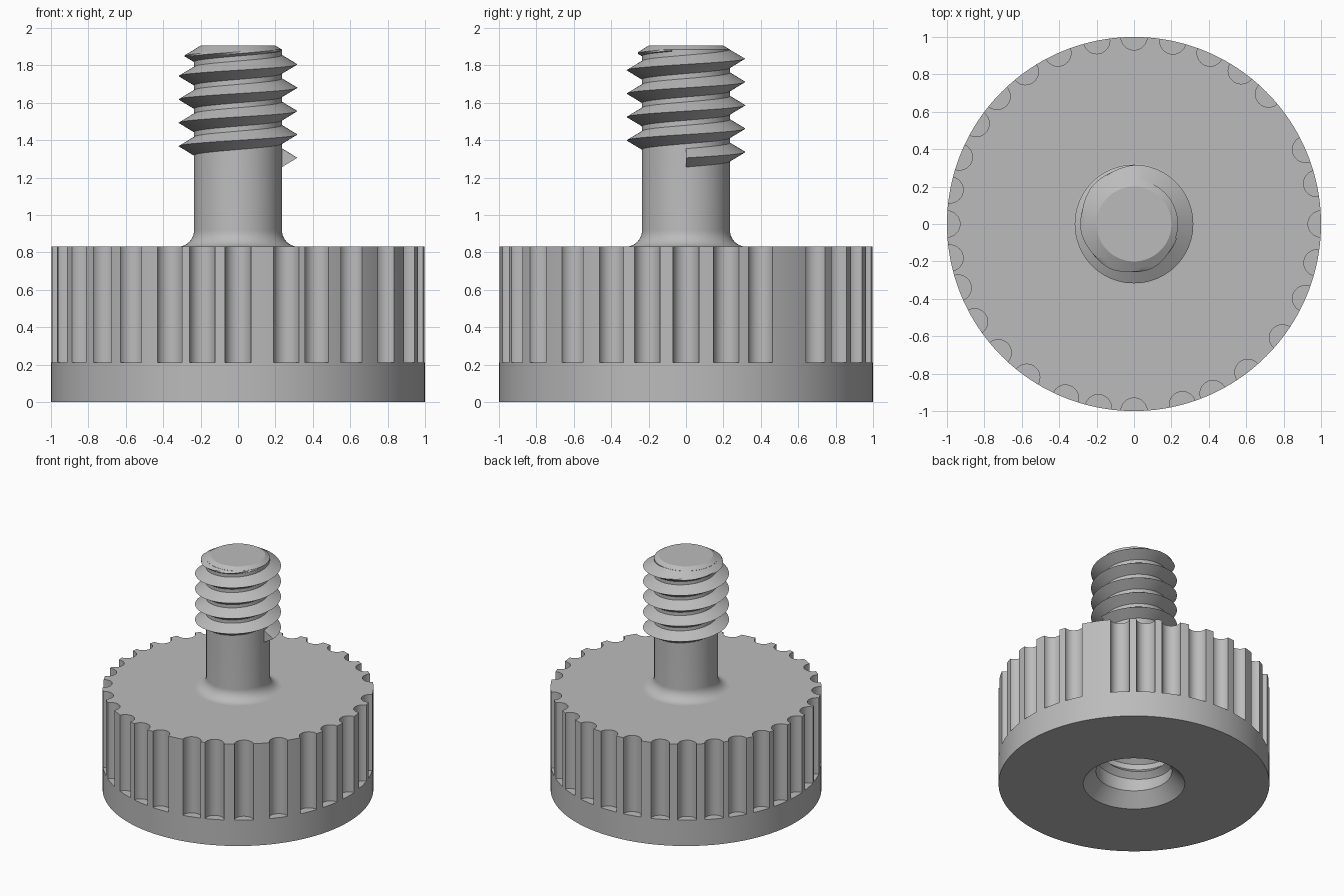
import bpy, bmesh, math
from mathutils import Matrix

if "Cube" in bpy.data.objects:
    bpy.data.objects.remove(bpy.data.objects["Cube"], do_unlink=True)

steel = bpy.data.materials.new("plain grey steel")
steel.use_nodes = True
GREY = (0.5, 0.5, 0.5, 1)
steel.diffuse_color = GREY
steel.node_tree.nodes["Principled BSDF"].inputs["Base Color"].default_value = GREY

HEAD_TOP, TOP = 0.83, 1.905
SHAFT_R, TIP_R, CREST_R, PITCH = 0.235, 0.2, 0.317, 0.125
TAU = math.tau


def finish(bm, name):
    bmesh.ops.recalc_face_normals(bm, faces=bm.faces)
    mesh = bpy.data.meshes.new(name)
    bm.to_mesh(mesh)
    bm.free()
    mesh.materials.append(steel)
    obj = bpy.data.objects.new(name, mesh)
    bpy.context.collection.objects.link(obj)
    return obj


def smooth(obj):
    bpy.ops.object.select_all(action="DESELECT")
    obj.select_set(True)
    bpy.context.view_layer.objects.active = obj
    bpy.ops.object.shade_smooth_by_angle(angle=math.radians(25))


def lathe(name, profile, steps=128):
    """Closed solid from (radius, height) points; both ends are capped."""
    bm = bmesh.new()
    rings = [[bm.verts.new((r * math.cos(TAU * i / steps), r * math.sin(TAU * i / steps), z))
              for i in range(steps)] for r, z in profile]
    for a, b in zip(rings, rings[1:]):
        for i in range(steps):
            j = (i + 1) % steps
            bm.faces.new((a[i], a[j], b[j], b[i]))
    bm.faces.new(rings[0])
    bm.faces.new(rings[-1])
    return finish(bm, name)


def helix(name, root, crest, z0, turns, half, limit=None, steps=96):
    """Triangular ridge wound around z; limit trims it to a cone."""
    n = 6
    section = [(root + (crest - root) * (1 - abs(k) / n), half * k / n) for k in range(-n, n + 1)]
    bm = bmesh.new()
    rows = []
    for s in range(round(turns * steps) + 1):
        a, row = TAU * s / steps, []
        for r, dz in section:
            z = z0 + PITCH * s / steps + dz
            if limit:
                z = min(z, TOP - 0.002)
                r = min(r, limit(z))
            row.append(bm.verts.new((r * math.cos(a), r * math.sin(a), z)))
        rows.append(row)
    for a, b in zip(rows, rows[1:]):
        for i in range(len(section)):
            j = (i + 1) % len(section)
            bm.faces.new((a[i], a[j], b[j], b[i]))
    bm.faces.new(rows[0])
    bm.faces.new(rows[-1])
    return finish(bm, name)


# Knurled head with a countersunk blind bore
head = lathe("knurled_head", [(0.28, 0.6), (0.28, 0.1), (0.375, 0), (1, 0), (1, HEAD_TOP)], 160)

# Unevenly spaced grip flutes, angles in degrees
flutes = [0, 12.5, 23.5, 44, 55, 66, 78, 90, 101.5, 114, 125.5, 137, 147.5, 159, 169.5, 180,
          190.5, 200, 211.5, 223.5, 235, 248.5, 259, 270, 285, 295, 307.5, 322.5, 336.5, 348]
bm = bmesh.new()
for deg in flutes:
    a = math.radians(deg)
    bmesh.ops.create_cone(bm, cap_ends=True, segments=32, radius1=0.07, radius2=0.07, depth=0.8,
                          matrix=Matrix.Translation((math.cos(a), math.sin(a), 0.21 + 0.4)))
cutter = finish(bm, "flute_cutter")
cutter.hide_render = True
cut = head.modifiers.new("flutes", "BOOLEAN")
cut.operation, cut.solver, cut.object = "DIFFERENCE", "EXACT", cutter
bpy.context.view_layer.objects.active = head
bpy.ops.object.modifier_apply(modifier=cut.name)
bpy.data.objects.remove(cutter, do_unlink=True)

# Shaft: concave fillet at the foot, chamfer at the tip
fillet = 0.088
foot = [(SHAFT_R + fillet * (1 - math.sin(t)), HEAD_TOP + fillet * (1 - math.cos(t)))
        for t in [math.pi / 2 * k / 10 for k in range(11)]]
SLOPE = 1.7
shaft = lathe("shaft", [(foot[0][0], HEAD_TOP - 0.02)] + foot
              + [(SHAFT_R, TOP - (SHAFT_R - TIP_R) / SLOPE), (TIP_R, TOP)])

# Outer thread runs out into the tip chamfer
thread = helix("outer_thread", SHAFT_R - 0.008, CREST_R, 1.305, 4.95, 0.054,
               lambda z: TIP_R - 0.002 + (TOP - z) * SLOPE)

# Inner thread of the bore
inner = helix("inner_thread", 0.285, 0.235, 0.16, 3, 0.045)

for part in (head, shaft, thread, inner):
    smooth(part)
